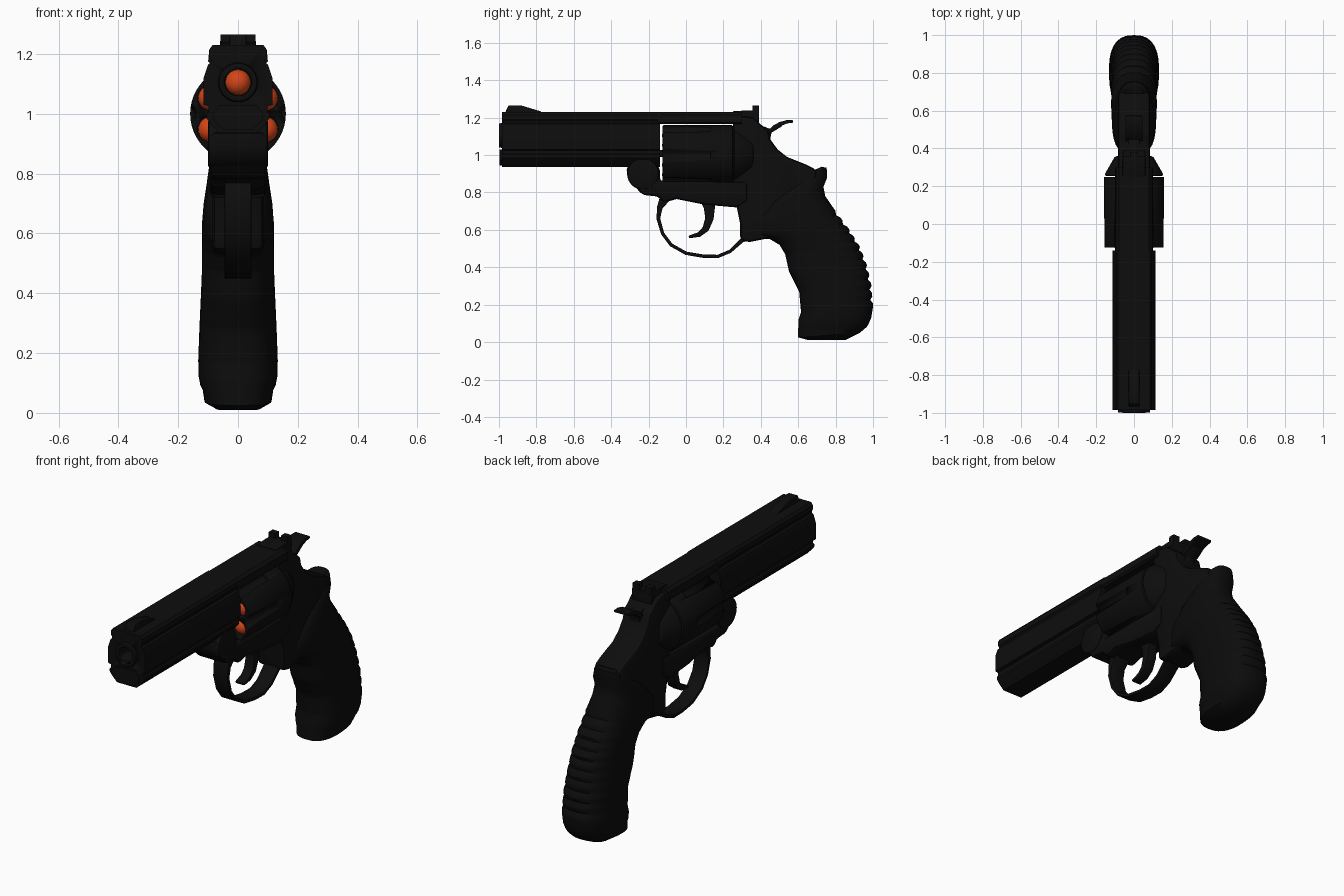
import bpy, bmesh, math
from mathutils import Vector, Matrix

if "Cube" in bpy.data.objects:
    bpy.data.objects.remove(bpy.data.objects["Cube"])


def material(name, rgb):
    m = bpy.data.materials.new(name)
    m.diffuse_color = (*rgb, 1)
    m.use_nodes = True
    m.node_tree.nodes["Principled BSDF"].inputs["Base Color"].default_value = m.diffuse_color
    return m


METAL = material("black metal", (0.004, 0.004, 0.004))
RUBBER = material("black rubber", (0.0035, 0.0035, 0.0035))
ORANGE = material("orange tip", (0.65, 0.06, 0.01))


def finish(name, bm, mat, bevel=0.0, angle=35):
    bmesh.ops.recalc_face_normals(bm, faces=bm.faces)
    me = bpy.data.meshes.new(name)
    bm.to_mesh(me)
    bm.free()
    ob = bpy.data.objects.new(name, me)
    bpy.context.collection.objects.link(ob)
    me.materials.append(mat)
    for o in bpy.context.selected_objects:
        o.select_set(False)
    bpy.context.view_layer.objects.active = ob
    ob.select_set(True)
    if bevel:
        b = ob.modifiers.new("bevel", 'BEVEL')
        b.width, b.segments, b.limit_method = bevel, 2, 'ANGLE'
        b.angle_limit = math.radians(40)
        bpy.ops.object.modifier_apply(modifier="bevel")
    bpy.ops.object.shade_smooth_by_angle(angle=math.radians(angle))
    return ob


def plate(name, pts, hw, bevel=0.0, mat=METAL):
    """Side outline (y, z) extruded to half width hw."""
    bm = bmesh.new()
    f = bm.faces.new([bm.verts.new((-hw, y, z)) for y, z in pts])
    r = bmesh.ops.extrude_face_region(bm, geom=[f])
    vs = [v for v in r['geom'] if isinstance(v, bmesh.types.BMVert)]
    bmesh.ops.translate(bm, verts=vs, vec=(2 * hw, 0, 0))
    return finish(name, bm, mat, bevel)


def beam(name, half, y0, y1, bevel=0.0):
    """Mirrored cross-section (x, z) extruded along y."""
    pts = half + [(-x, z) for x, z in reversed(half)]
    bm = bmesh.new()
    f = bm.faces.new([bm.verts.new((x, y0, z)) for x, z in pts])
    r = bmesh.ops.extrude_face_region(bm, geom=[f])
    vs = [v for v in r['geom'] if isinstance(v, bmesh.types.BMVert)]
    bmesh.ops.translate(bm, verts=vs, vec=(0, y1 - y0, 0))
    return finish(name, bm, METAL, bevel)


def rod(name, x, z, r0, r1, y0, y1, n=32, bevel=0.0):
    """Round bar along y, radius r0 at y0 and r1 at y1."""
    bm = bmesh.new()
    mx = Matrix.Translation((x, (y0 + y1) / 2, z)) @ Matrix.Rotation(math.radians(90), 4, 'X')
    bmesh.ops.create_cone(bm, cap_ends=True, segments=n, radius1=r1, radius2=r0,
                          depth=y1 - y0, matrix=mx)
    return finish(name, bm, METAL, bevel)


def cut(ob, cutters):
    for c in cutters:
        m = ob.modifiers.new("cut", 'BOOLEAN')
        m.operation, m.solver, m.object = 'DIFFERENCE', 'EXACT', c
        bpy.context.view_layer.objects.active = ob
        bpy.ops.object.modifier_apply(modifier="cut")
        bpy.data.objects.remove(c)


def ribbon(name, path, widths, hw, bevel=0.0):
    """Curved strip following a side path with varying thickness."""
    left, right = [], []
    for i, p in enumerate(path):
        a, b = Vector(path[max(i - 1, 0)]), Vector(path[min(i + 1, len(path) - 1)])
        d = (b - a).normalized()
        n = Vector((-d.y, d.x)) * widths[i] / 2
        left.append(tuple(Vector(p) + n))
        right.append(tuple(Vector(p) - n))
    return plate(name, left + right[::-1], hw, bevel)


# barrel with side grooves, underlug and sight rib
barrel = beam("barrel", [(0.06, 0.935), (0.09, 0.965), (0.105, 0.985), (0.105, 1.0),
                         (0.098, 1.005), (0.098, 1.025), (0.115, 1.03), (0.115, 1.12),
                         (0.1, 1.165), (0.09, 1.172), (0.09, 1.182), (0.096, 1.19),
                         (0.096, 1.215), (0.085, 1.23)], -0.985, -0.14)
cut(barrel, [rod("bore", 0, 1.105, 0.045, 0.045, -1.1, 0)])
muzzle = rod("muzzle_ring", 0, 1.105, 0.064, 0.068, -1.0, -0.975, 32, 0.004)
cut(muzzle, [rod("bore", 0, 1.105, 0.045, 0.045, -1.1, 0)])
lug = beam("lug_front", [(0.045, 0.945), (0.08, 0.975), (0.085, 1.0), (0.06, 1.03)],
           -0.998, -0.98)
plate("front_sight", [(-0.97, 1.22), (-0.95, 1.265), (-0.88, 1.265), (-0.78, 1.235),
                      (-0.76, 1.22)], 0.028, 0.003)

# frame around the cylinder window
beam("top_strap", [(0.09, 1.165), (0.1, 1.175), (0.096, 1.215), (0.08, 1.23)], -0.15, 0.30)
plate("frame_bottom", [(-0.32, 0.94), (-0.31, 0.87), (-0.23, 0.785), (-0.15, 0.78),
                       (-0.12, 0.745), (-0.05, 0.765), (0.1, 0.735), (0.27, 0.72),
                       (0.33, 0.75), (0.33, 0.86), (-0.14, 0.86), (-0.14, 0.94)], 0.095, 0.02)
plate("frame_rear", [(0.25, 1.215), (0.36, 1.2), (0.41, 1.155), (0.44, 1.13), (0.45, 1.085),
                     (0.49, 1.03), (0.54, 0.99), (0.64, 0.95), (0.70, 0.92), (0.70, 0.75),
                     (0.50, 0.58), (0.44, 0.555), (0.34, 0.535), (0.29, 0.545),
                     (0.29, 0.63), (0.27, 0.73), (0.25, 0.82)], 0.085, 0.02)
rod("recoil_shield", 0, 1.0, 0.16, 0.10, 0.255, 0.36, 40, 0.012)

# crane hinge
bm = bmesh.new()
bmesh.ops.create_cone(bm, cap_ends=True, segments=28, radius1=0.085, radius2=0.085, depth=0.2,
                      matrix=Matrix.Translation((0, -0.23, 0.9)) @ Matrix.Rotation(math.pi / 2, 4, 'Y'))
finish("crane_hinge", bm, METAL, 0.012)

# cylinder with flutes and chambers
cyl = rod("cylinder", 0, 1.0, 0.16, 0.16, -0.125, 0.25, 48, 0.005)
cutters = []
chambers = []
for i in range(6):
    a = math.radians(60 * i)
    cutters.append(rod("flute", 0.178 * math.cos(a), 1 + 0.178 * math.sin(a),
                       0.042, 0.03, -0.2, 0.13, 20))
    a += math.radians(30)
    chambers.append((0.105 * math.cos(a), 1 + 0.105 * math.sin(a)))
    cutters.append(rod("chamber", *chambers[-1], 0.044, 0.044, -0.2, 0.0, 24))
cut(cyl, cutters)
rod("cylinder_axle", 0, 1.008, 0.018, 0.018, -0.2, 0.0, 16)

# round tips in the chambers
for x, z in chambers:
    bm = bmesh.new()
    bmesh.ops.create_uvsphere(bm, u_segments=20, v_segments=12, radius=0.043,
                              matrix=Matrix.Translation((x, -0.085, z)))
    finish("round_tip", bm, ORANGE)

# rear sight with notched blade
plate("rear_sight_base", [(0.25, 1.17), (0.25, 1.235), (0.37, 1.24), (0.39, 1.22),
                          (0.39, 1.165)], 0.06, 0.006)
beam("rear_sight_blade", [(0.018, 1.235), (0.018, 1.265), (0.058, 1.265), (0.062, 1.2)],
     0.355, 0.39)

# hammer and thumb spur
plate("hammer", [(0.36, 1.17), (0.41, 1.155), (0.45, 1.14), (0.495, 1.172), (0.515, 1.155),
                 (0.457, 1.12), (0.45, 1.085), (0.49, 1.03), (0.42, 1.0), (0.36, 1.08)], 0.03, 0.004)
ribbon("hammer_spur", [(0.445, 1.125), (0.475, 1.148), (0.505, 1.167), (0.54, 1.178),
                       (0.573, 1.18)], [0.02, 0.026, 0.022, 0.018, 0.013], 0.045, 0.003)

# trigger and guard
ribbon("trigger", [(0.115, 0.78), (0.125, 0.72), (0.125, 0.66), (0.105, 0.605), (0.07, 0.575),
                   (0.015, 0.562)], [0.1, 0.06, 0.045, 0.036, 0.026, 0.014], 0.028, 0.005)
ribbon("trigger_guard", [(-0.11, 0.775), (-0.14, 0.72), (-0.148, 0.66), (-0.125, 0.58),
                         (-0.08, 0.52), (0, 0.475), (0.09, 0.46), (0.17, 0.458), (0.235, 0.485),
                         (0.30, 0.545), (0.34, 0.56)],
       [0.06, 0.03, 0.02, 0.018, 0.018, 0.018, 0.018, 0.018, 0.018, 0.024, 0.03], 0.045, 0.004)

# grip: front point, back point, half width from the butt upward
sections = [((0.65, 0.012), (0.85, 0.01), 0.07), ((0.60, 0.025), (0.93, 0.05), 0.112),
            ((0.60, 0.075), (0.965, 0.08), 0.118), ((0.602, 0.09), (0.975, 0.095), 0.126),
            ((0.602, 0.12), (0.99, 0.13), 0.132), ((0.615, 0.16), (1.0, 0.19), 0.133),
            ((0.605, 0.27), (0.992, 0.3), 0.129), ((0.55, 0.38), (0.968, 0.41), 0.124),
            ((0.53, 0.47), (0.93, 0.51), 0.12), ((0.50, 0.52), (0.875, 0.6), 0.12),
            ((0.45, 0.55), (0.80, 0.70), 0.121), ((0.36, 0.55), (0.745, 0.78), 0.117),
            ((0.35, 0.64), (0.735, 0.83), 0.107), ((0.42, 0.73), (0.755, 0.88), 0.098),
            ((0.52, 0.81), (0.752, 0.932), 0.08), ((0.56, 0.86), (0.725, 0.938), 0.06)]
rows = []
for i, (f, b, w) in enumerate(sections):
    rows.append((Vector(f), Vector(b), w))
    # backstrap ridges
    if 5 <= i <= 9:
        nf, nb, nw = sections[i + 1]
        for k in range(1, 6):
            t = k / 6
            p, q = Vector(f).lerp(nf, t), Vector(b).lerp(nb, t)
            if k in (2, 5):
                q += (p - q).normalized() * 0.012
            rows.append((p, q, w + (nw - w) * t))
bm = bmesh.new()
N = 28
rings = []
for f, b, w in rows:
    ring = []
    for j in range(N):
        a = 2 * math.pi * j / N
        c, s = (math.copysign(abs(v) ** 0.78, v) for v in (math.cos(a), math.sin(a)))
        p = (f + b) / 2 + (b - f) / 2 * c
        ring.append(bm.verts.new((w * s, p.x, p.y)))
    rings.append(ring)
for lo, hi in zip(rings, rings[1:]):
    for j in range(N):
        bm.faces.new((lo[j], lo[(j + 1) % N], hi[(j + 1) % N], hi[j]))
bm.faces.new(rings[0])
bm.faces.new(rings[-1])
finish("grip", bm, RUBBER, 0, 40)
